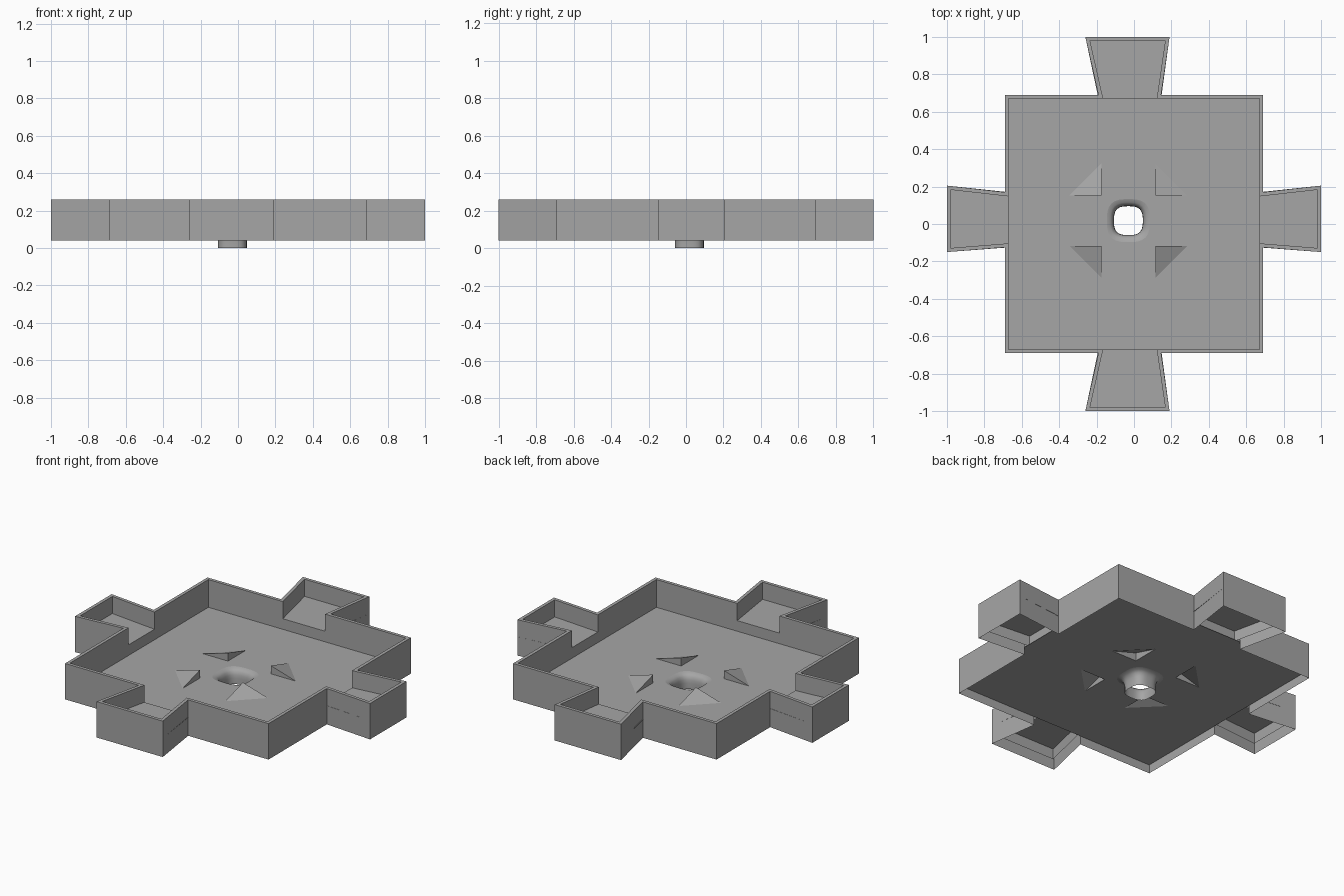
import bpy
import bmesh
import math
from mathutils import Vector

cube = bpy.data.objects.get("Cube")
if cube:
    bpy.data.objects.remove(cube)

stone = bpy.data.materials.new("grey_stone")
stone.use_nodes = True
grey = (0.38, 0.38, 0.38, 1)
stone.diffuse_color = grey
stone.node_tree.nodes["Principled BSDF"].inputs["Base Color"].default_value = grey

BOTTOM, TOP, FLOOR, ARM_FLOOR = 0.04, 0.26, 0.09, 0.155
HALF, WALL = 0.69, 0.02
CENTRE = Vector((-0.03, 0.018))


def finish(name, bm, smooth=False, recalc=True):
    """Turn a bmesh into a named object with the stone material."""
    if recalc:
        bmesh.ops.recalc_face_normals(bm, faces=bm.faces)
    mesh = bpy.data.meshes.new(name)
    bm.to_mesh(mesh)
    bm.free()
    mesh.materials.append(stone)
    obj = bpy.data.objects.new(name, mesh)
    bpy.context.collection.objects.link(obj)
    for p in mesh.polygons:
        p.use_smooth = smooth
    return obj


def inset(loop, d):
    """Offset a counter-clockwise outline inward with mitred corners."""
    out = []
    for i, p in enumerate(loop):
        a = (p - loop[i - 1]).normalized()
        b = (loop[(i + 1) % len(loop)] - p).normalized()
        na, nb = Vector((-a.y, a.x)), Vector((-b.y, b.x))
        out.append(p + (na + nb) * d / (1 + na.dot(nb)))
    return out


def bridge(bm, rings):
    """Join successive closed rings of points with quads."""
    rows = [[bm.verts.new(p) for p in ring] for ring in rings]
    for lo, hi in zip(rows, rows[1:]):
        n = len(lo)
        for i in range(n):
            j = (i + 1) % n
            bm.faces.new((lo[i], lo[j], hi[j], hi[i]))


def flat(points, z):
    return [(p.x, p.y, z) for p in points]


# Flared arms: name, quarter turn, outer and inner ends in turned coordinates
ARMS = []
for name, turn, wide, narrow in (
        ("front", 0, (-0.26, 0.19), (-0.19, 0.145)),
        ("left", 1, (-0.15, 0.205), (-0.125, 0.17)),
        ("back", 2, (-0.19, 0.26), (-0.145, 0.19)),
        ("right", 3, (-0.205, 0.15), (-0.17, 0.125))):
    pts = [(narrow[0], -HALF), (wide[0], -1), (wide[1], -1), (narrow[1], -HALF)]
    c, s = (1, 0, -1, 0)[turn], (0, 1, 0, -1)[turn]
    spin = lambda p: Vector((c * p[0] - s * p[1], s * p[0] + c * p[1]))
    ARMS.append((name, [spin(p) for p in pts], spin((HALF, -HALF)), spin((0, 1))))

# Perimeter wall: outer face, rim and inner face
outline = []
for _, pts, corner, _ in ARMS:
    outline += pts + [corner]
bm = bmesh.new()
inner = inset(outline, WALL)
bridge(bm, [flat(outline, BOTTOM), flat(outline, TOP),
            flat(inner, TOP), flat(inner, FLOOR)])
finish("perimeter_wall", bm)

# Raised floor of each arm with a step down to the main floor
for name, pts, _, inward in ARMS:
    a, b, c, d = pts
    a, d = a + inward * WALL, d + inward * WALL
    bm = bmesh.new()
    v = [bm.verts.new((p.x, p.y, ARM_FLOOR)) for p in (a, b, c, d)]
    low = [bm.verts.new((p.x, p.y, FLOOR)) for p in (a, d)]
    bm.faces.new(v)
    bm.faces.new((v[0], v[3], low[1], low[0]))
    finish(name + "_arm_floor", bm, recalc=False)


def squircle(r, n=32):
    """Rounded square ring about the drain."""
    ring = []
    for i in range(n):
        t = 2 * math.pi * i / n
        c, s = math.cos(t), math.sin(t)
        k = r / (abs(c) ** 3 + abs(s) ** 3) ** (1 / 3)
        ring.append(CENTRE + Vector((c, s)) * k)
    return ring


# Corner of each raised flap and its two ends on the floor
FLAPS = []
for sx in (-1, 1):
    for sy in (-1, 1):
        tip = CENTRE + Vector((sx * 0.145, sy * 0.135))
        FLAPS.append((tip, tip + Vector((sx * 0.17, 0)), tip + Vector((0, sy * 0.17))))

# Main floor, cut out for the drain and the flaps
bm = bmesh.new()
edge = HALF - 0.004
square = [Vector((x * edge, y * edge)) for x, y in ((-1, -1), (1, -1), (1, 1), (-1, 1))]
edges = []
for loop in [square, squircle(0.115)] + [list(f) for f in FLAPS]:
    v = [bm.verts.new((p.x, p.y, FLOOR)) for p in loop]
    edges += [bm.edges.new((v[i - 1], v[i])) for i in range(len(v))]
bmesh.ops.triangle_fill(bm, edges=edges, use_beauty=True, normal=(0, 0, 1))
for f in bm.faces:
    if f.normal.z < 0:
        f.normal_flip()
finish("main_floor", bm, recalc=False)

# Raised triangular flaps with upright sides facing the drain
bm = bmesh.new()
for tip, end_a, end_b in FLAPS:
    top = bm.verts.new((tip.x, tip.y, FLOOR + 0.05))
    base = bm.verts.new((tip.x, tip.y, FLOOR))
    a = bm.verts.new((end_a.x, end_a.y, FLOOR))
    b = bm.verts.new((end_b.x, end_b.y, FLOOR))
    for tri in ((top, a, b), (top, base, a), (top, b, base)):
        bm.faces.new(tri)
finish("corner_flaps", bm)

# Drain: rounded funnel running down into a short tube
bm = bmesh.new()
bridge(bm, [flat(squircle(r), z) for r, z in (
    (0.077, 0), (0.077, 0.035), (0.079, 0.055), (0.085, 0.073),
    (0.097, 0.085), (0.115, FLOOR))])
for f in bm.faces:
    f.normal_flip()
finish("drain_funnel", bm, smooth=True, recalc=False)
